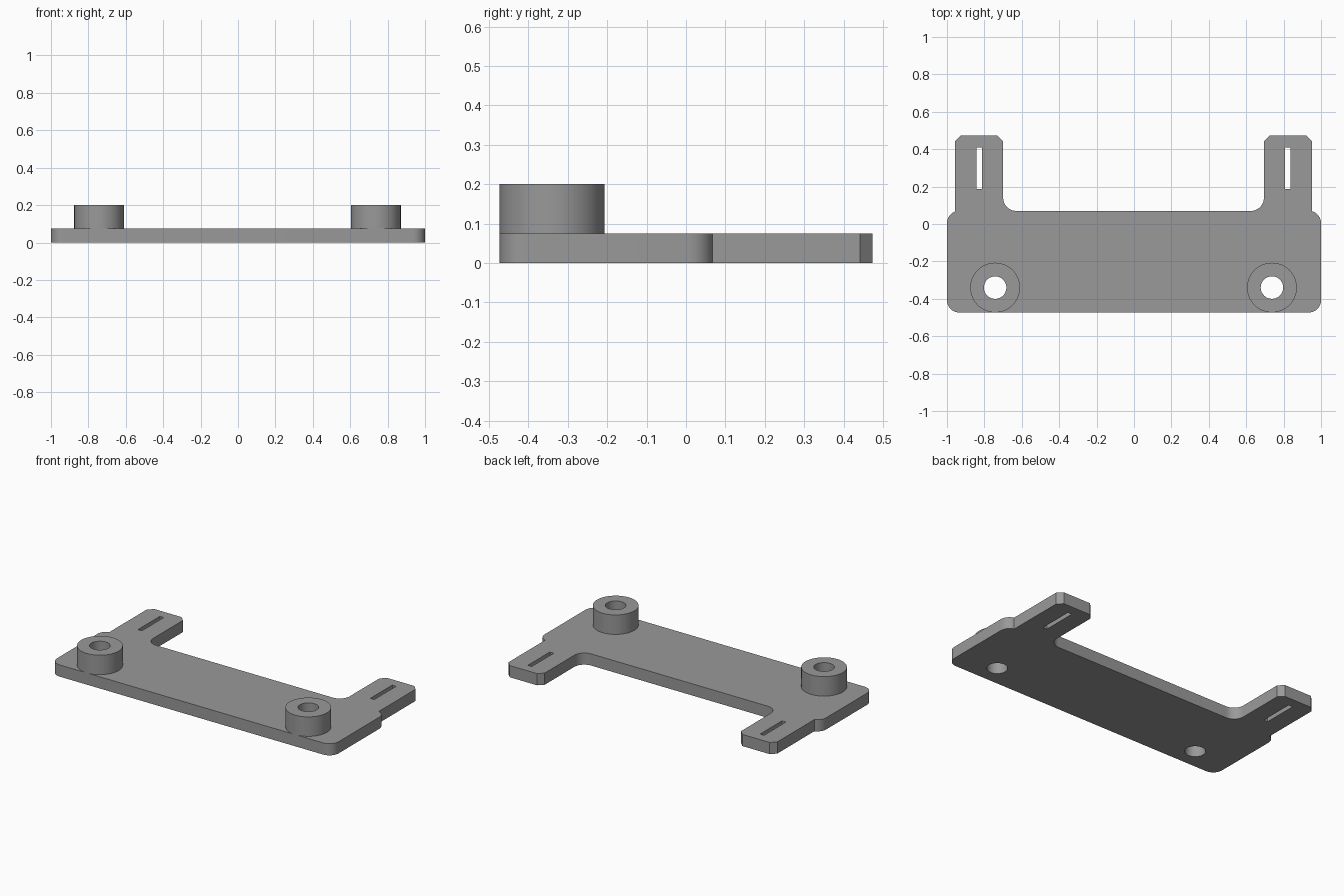
import bpy, bmesh, math

if "Cube" in bpy.data.objects:
    bpy.data.objects.remove(bpy.data.objects["Cube"])

grey = bpy.data.materials.new("grey")
grey.diffuse_color = (0.32, 0.32, 0.32, 1)
grey.use_nodes = True
grey.node_tree.nodes["Principled BSDF"].inputs["Base Color"].default_value = grey.diffuse_color

T, TOP = 0.075, 0.2          # plate thickness, boss height
W, D = 1.0, 0.473            # half width, half depth
SHIFT = -0.0025              # arms and bosses sit slightly off centre
BOSS_X, BOSS_Y, BOSS_R, HOLE_R = 0.74, -0.34, 0.133, 0.06


def arc(cx, cy, r, a0, a1, n=10):
    return [(cx + r * math.cos(math.radians(a0 + (a1 - a0) * i / n)),
             cy + r * math.sin(math.radians(a0 + (a1 - a0) * i / n))) for i in range(n + 1)]


def circle(cx, cy, r, n=64):
    return arc(cx, cy, r, 0, 360, n)[:-1]


def extrude(name, loops, z0, z1, open_bottom=False):
    """Solid from an outer loop and hole loops, between two heights."""
    cu = bpy.data.curves.new(name, 'CURVE')
    cu.dimensions, cu.fill_mode, cu.extrude = '2D', 'BOTH', (z1 - z0) / 2
    for loop in loops:
        sp = cu.splines.new('POLY')
        sp.points.add(len(loop) - 1)
        for p, (x, y) in zip(sp.points, loop):
            p.co = (x, y, 0, 1)
        sp.use_cyclic_u = True
    tmp = bpy.data.objects.new(name + "_curve", cu)
    bpy.context.collection.objects.link(tmp)
    bpy.context.view_layer.update()
    me = bpy.data.meshes.new_from_object(tmp.evaluated_get(bpy.context.evaluated_depsgraph_get()))
    bpy.data.objects.remove(tmp)
    bm = bmesh.new()
    bm.from_mesh(me)
    bmesh.ops.remove_doubles(bm, verts=bm.verts, dist=1e-5)
    bmesh.ops.translate(bm, verts=bm.verts, vec=(0, 0, (z0 + z1) / 2))
    bmesh.ops.recalc_face_normals(bm, faces=bm.faces)
    if open_bottom:
        low = [f for f in bm.faces if f.calc_center_median().z < z0 + 1e-4]
        bmesh.ops.delete(bm, geom=low, context='FACES')
    bm.to_mesh(me)
    bm.free()
    me.materials.clear()
    me.materials.append(grey)
    ob = bpy.data.objects.new(name, me)
    bpy.context.collection.objects.link(ob)
    bpy.ops.object.select_all(action='DESELECT')
    ob.select_set(True)
    bpy.context.view_layer.objects.active = ob
    bpy.ops.object.shade_smooth_by_angle(angle=math.radians(30))
    return ob


def half_outline(s):
    """One end of the plate, from the front edge round the arm to the back edge."""
    r, back, ch = 0.065, 0.07, 0.032
    outer, inner = 0.955 + s * SHIFT, 0.697 + s * SHIFT
    pts = arc(W - r, -D + r, r, -90, 0)                       # front corner
    end = math.degrees(math.acos((outer - W + r) / r))
    pts += arc(W - r, back - r, r, 0, end)                    # shoulder cut by the arm
    pts += [(outer, D - ch), (outer - ch, D), (inner + ch, D), (inner, D - ch)]
    pts += arc(inner - 0.07, back + 0.07, 0.07, 0, -90)       # inside fillet
    return [(s * x, y) for x, y in pts]


# Plate with two arms, strap slots and screw holes
loops = [half_outline(1) + half_outline(-1)[::-1]]
for s in (1, -1):
    cx = s * 0.825 + SHIFT
    loops.append([(cx - 0.014, 0.187), (cx + 0.014, 0.187), (cx + 0.014, 0.41), (cx - 0.014, 0.41)])
    loops.append(circle(s * BOSS_X + SHIFT, BOSS_Y, HOLE_R))
extrude("mounting_plate", loops, 0, T)

# Round bosses around the screw holes
for s, side in ((1, "right"), (-1, "left")):
    cx = s * BOSS_X + SHIFT
    extrude(side + "_boss", [circle(cx, BOSS_Y, BOSS_R), circle(cx, BOSS_Y, HOLE_R)], T, TOP, True)
